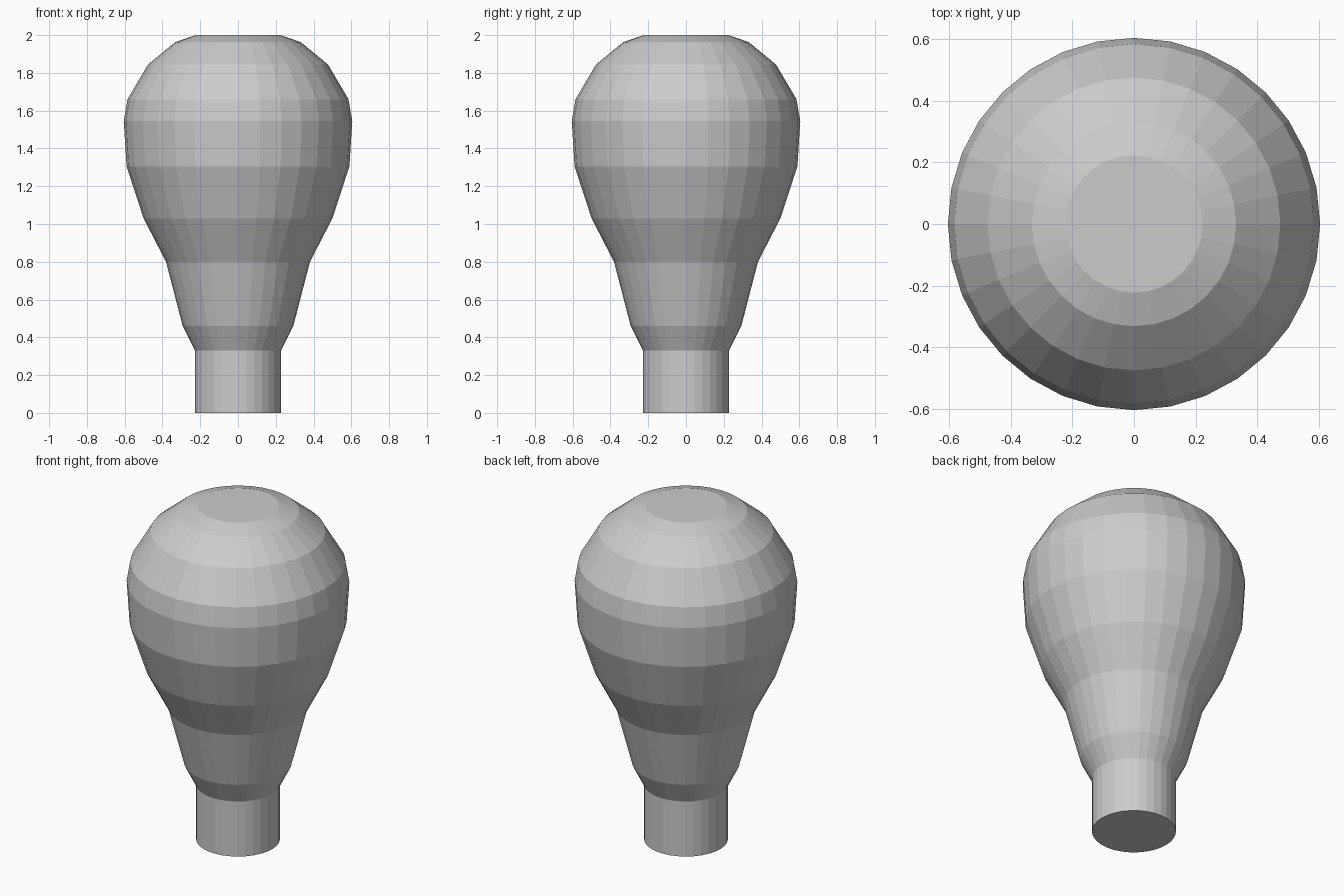
import bpy
import bmesh
from math import cos, sin, tau

cube = bpy.data.objects.get("Cube")
if cube:
    bpy.data.objects.remove(cube, do_unlink=True)

SIDES = 32

# Plain grey material
grey = bpy.data.materials.new("plain_grey")
grey.use_nodes = True
colour = (0.6, 0.6, 0.6, 1)
grey.diffuse_color = colour
grey.node_tree.nodes["Principled BSDF"].inputs["Base Color"].default_value = colour

# Bulb outline as (radius, height), from the stem base to the flat crown
profile = [
    (0.228, 0.0), (0.228, 0.33),                  # stem
    (0.293, 0.46), (0.381, 0.80), (0.50, 1.03),   # flaring neck
    (0.59, 1.305), (0.605, 1.545),                # widest band
    (0.585, 1.66), (0.476, 1.845), (0.332, 1.963), (0.223, 2.0),  # crown
]


def lathe(name, outline, material):
    """Turn an outline around z into a closed, flat-faced solid."""
    bm = bmesh.new()
    rings = [[bm.verts.new((r * cos(tau * i / SIDES), r * sin(tau * i / SIDES), z))
              for i in range(SIDES)] for r, z in outline]
    for low, high in zip(rings, rings[1:]):
        for i in range(SIDES):
            j = (i + 1) % SIDES
            bm.faces.new((low[i], low[j], high[j], high[i]))
    bm.faces.new(rings[0][::-1])
    bm.faces.new(rings[-1])
    mesh = bpy.data.meshes.new(name)
    bm.to_mesh(mesh)
    bm.free()
    mesh.materials.append(material)
    obj = bpy.data.objects.new(name, mesh)
    bpy.context.collection.objects.link(obj)
    return obj


lathe("bulb_body", profile, grey)
